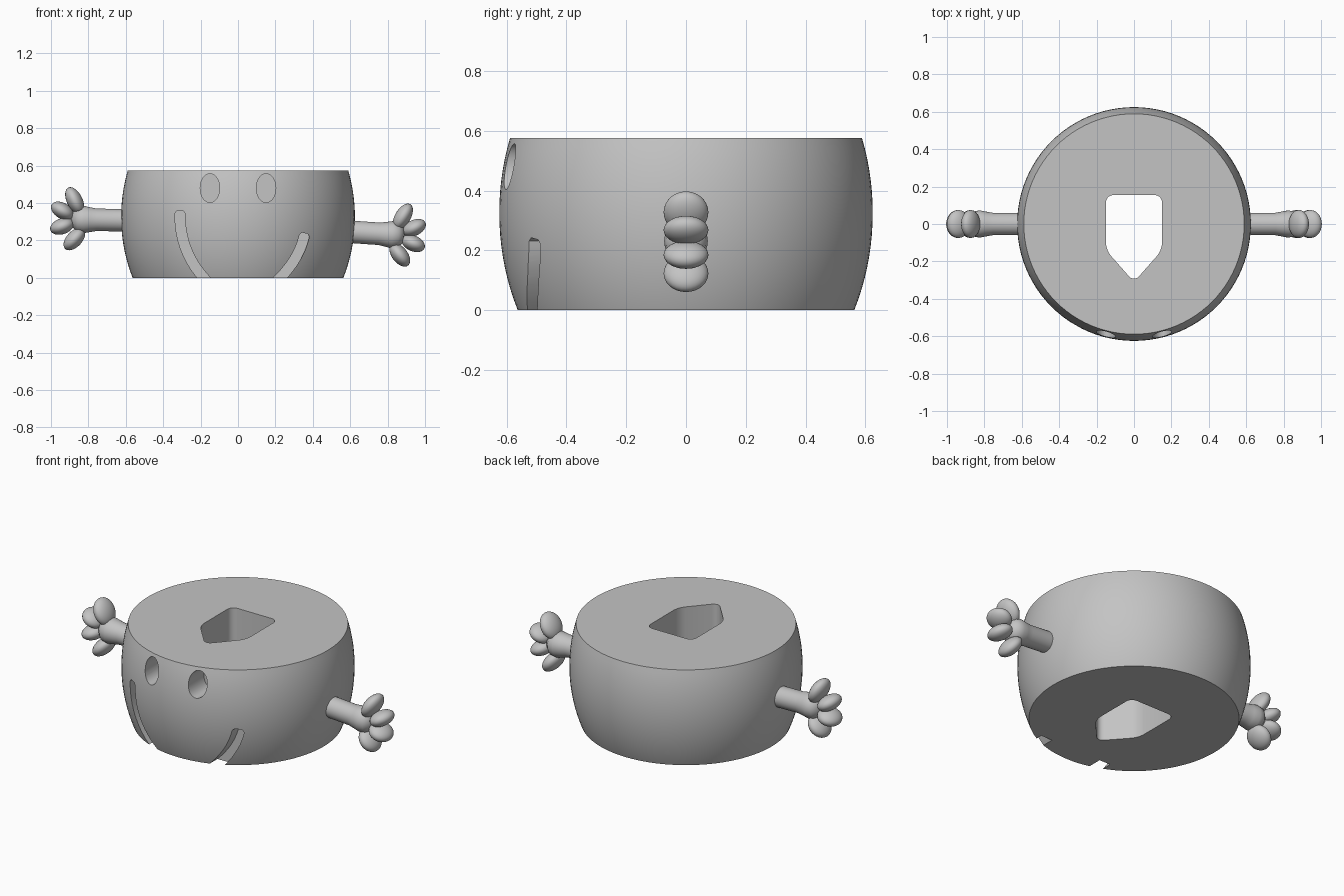
import bpy, bmesh, math
from mathutils import Vector, Matrix

if "Cube" in bpy.data.objects:
    bpy.data.objects.remove(bpy.data.objects["Cube"], do_unlink=True)

grey = bpy.data.materials.new("plain grey")
grey.use_nodes = True
colour = (0.55, 0.55, 0.55, 1)
grey.diffuse_color = colour
for node in grey.node_tree.nodes:
    if node.type == 'BSDF_PRINCIPLED':
        node.inputs["Base Color"].default_value = colour


def make_object(name, bm):
    bmesh.ops.recalc_face_normals(bm, faces=bm.faces[:])
    mesh = bpy.data.meshes.new(name)
    bm.to_mesh(mesh)
    bm.free()
    mesh.materials.append(grey)
    ob = bpy.data.objects.new(name, mesh)
    bpy.context.collection.objects.link(ob)
    return ob


def smooth(ob):
    bpy.ops.object.select_all(action='DESELECT')
    ob.select_set(True)
    bpy.context.view_layer.objects.active = ob
    bpy.ops.object.shade_smooth_by_angle(angle=math.radians(35))


def prism(name, points, push, rounding=0):
    """Extrude a flat outline along push, optionally rounding its side edges."""
    bm = bmesh.new()
    face = bm.faces.new([bm.verts.new(p) for p in points])
    top = bmesh.ops.extrude_face_region(bm, geom=[face])["geom"]
    moved = [v for v in top if isinstance(v, bmesh.types.BMVert)]
    bmesh.ops.translate(bm, vec=push, verts=moved)
    if rounding:
        axis = Vector(push).normalized()
        sides = [e for e in bm.edges
                 if abs((e.verts[0].co - e.verts[1].co).normalized().dot(axis)) > 0.9]
        bmesh.ops.bevel(bm, geom=sides, offset=rounding, segments=5,
                        profile=0.5, affect='EDGES')
    return make_object(name, bm)


def carve(target, cutter):
    cutter.hide_render = True
    mod = target.modifiers.new("carve", 'BOOLEAN')
    mod.object = cutter
    mod.operation = 'DIFFERENCE'
    mod.solver = 'EXACT'
    bpy.context.view_layer.objects.active = target
    bpy.ops.object.modifier_apply(modifier=mod.name)
    bpy.data.objects.remove(cutter, do_unlink=True)


# Barrel body: ellipsoid sliced flat at top and bottom
bm = bmesh.new()
bmesh.ops.create_uvsphere(bm, u_segments=96, v_segments=64, radius=1)
bmesh.ops.scale(bm, vec=(0.625, 0.625, 0.75), verts=bm.verts)
bmesh.ops.translate(bm, vec=(0, 0, 0.325), verts=bm.verts)
for height, up in ((0, -1), (0.575, 1)):
    bmesh.ops.bisect_plane(bm, geom=bm.verts[:] + bm.edges[:] + bm.faces[:],
                           plane_co=(0, 0, height), plane_no=(0, 0, up),
                           clear_outer=True)
    rim = [e for e in bm.edges if e.is_boundary]
    bmesh.ops.holes_fill(bm, edges=rim, sides=0)
body = make_object("body", bm)

# Pointed hole straight through the middle
outline = [(-0.15, 0.155), (0.15, 0.155), (0.15, -0.14), (0, -0.31), (-0.15, -0.14)]
carve(body, prism("hole_cutter", [(x, y, -0.2) for x, y in outline], (0, 0, 1), 0.04))

# Eyes: upright oval recesses
FLOOR = -0.46
for side in (-1, 1):
    oval = []
    for i in range(40):
        a = math.tau * i / 40
        oval.append((side * 0.15 + 0.052 * math.cos(a), FLOOR, 0.48 + 0.077 * math.sin(a)))
    carve(body, prism("eye_cutter", oval, (0, -0.4, 0)))


# Smile: two curved grooves running off the bottom edge
def groove(start, bend, end, half=0.027, steps=16):
    start, bend, end = Vector(start), Vector(bend), Vector(end)
    left, right = [], []
    for i in range(steps + 1):
        t = i / steps
        p = start * (1 - t) ** 2 + bend * 2 * t * (1 - t) + end * t * t
        d = ((bend - start) * (1 - t) + (end - bend) * t).normalized()
        n = Vector((-d.y, d.x))
        if i == 0:
            left.append(p - d * 0.014 + n * half * 0.6)
            right.append(p - d * 0.014 - n * half * 0.6)
        left.append(p + n * half)
        right.append(p - n * half)
    return [(p.x, FLOOR, p.y) for p in left + right[::-1]]


for path in (((-0.31, 0.345), (-0.315, 0.10), (-0.11, -0.07)),
             ((0.355, 0.225), (0.32, 0.07), (0.15, -0.07))):
    carve(body, prism("smile_cutter", groove(*path), (0, -0.4, 0)))
smooth(body)


# Arms with flared palms and four flattened oval fingers
FINGERS = [(0.035, 0.10, 63, 0.078), (0.10, 0.045, 30, 0.066),
           (0.10, -0.038, -20, 0.066), (0.033, -0.105, -48, 0.072)]
ARM = [(0.50, 0), (0.50, 0.06), (0.755, 0.06), (0.79, 0.066), (0.825, 0.073),
       (0.86, 0.066), (0.885, 0.04), (0.893, 0)]


def place(bm, side, tilt, height):
    """Tilt about the shoulder, mirror to the chosen side and lift."""
    turn = Matrix.Rotation(math.radians(-tilt), 4, 'Y')
    pivot = Matrix.Translation((0.62, 0, height))
    flip = Matrix.Diagonal((side, 1, 1, 1))
    bm.transform(flip @ pivot @ turn @ Matrix.Translation((-0.62, 0, 0)))


for label, side, tilt, height in (("left", 1, -4, 0.245), ("right", -1, 1, 0.308)):
    bm = bmesh.new()
    verts = [bm.verts.new((x, 0, r)) for x, r in ARM]
    edges = [bm.edges.new(pair) for pair in zip(verts, verts[1:])]
    bmesh.ops.spin(bm, geom=verts + edges, cent=(0, 0, 0), axis=(1, 0, 0),
                   angle=math.tau, steps=32, use_duplicate=False)
    bmesh.ops.remove_doubles(bm, verts=bm.verts[:], dist=0.0005)
    place(bm, side, tilt, height)
    smooth(make_object(label + "_arm", bm))

    for number, (out, up, angle, length) in enumerate(FINGERS, 1):
        bm = bmesh.new()
        bmesh.ops.create_uvsphere(bm, u_segments=28, v_segments=18, radius=1)
        bm.transform(Matrix.Translation((0.84 + out, 0, up))
                     @ Matrix.Rotation(math.radians(-angle), 4, 'Y')
                     @ Matrix.Diagonal((length, 0.075, 0.042, 1)))
        place(bm, side, tilt, height)
        smooth(make_object(f"{label}_finger_{number}", bm))
